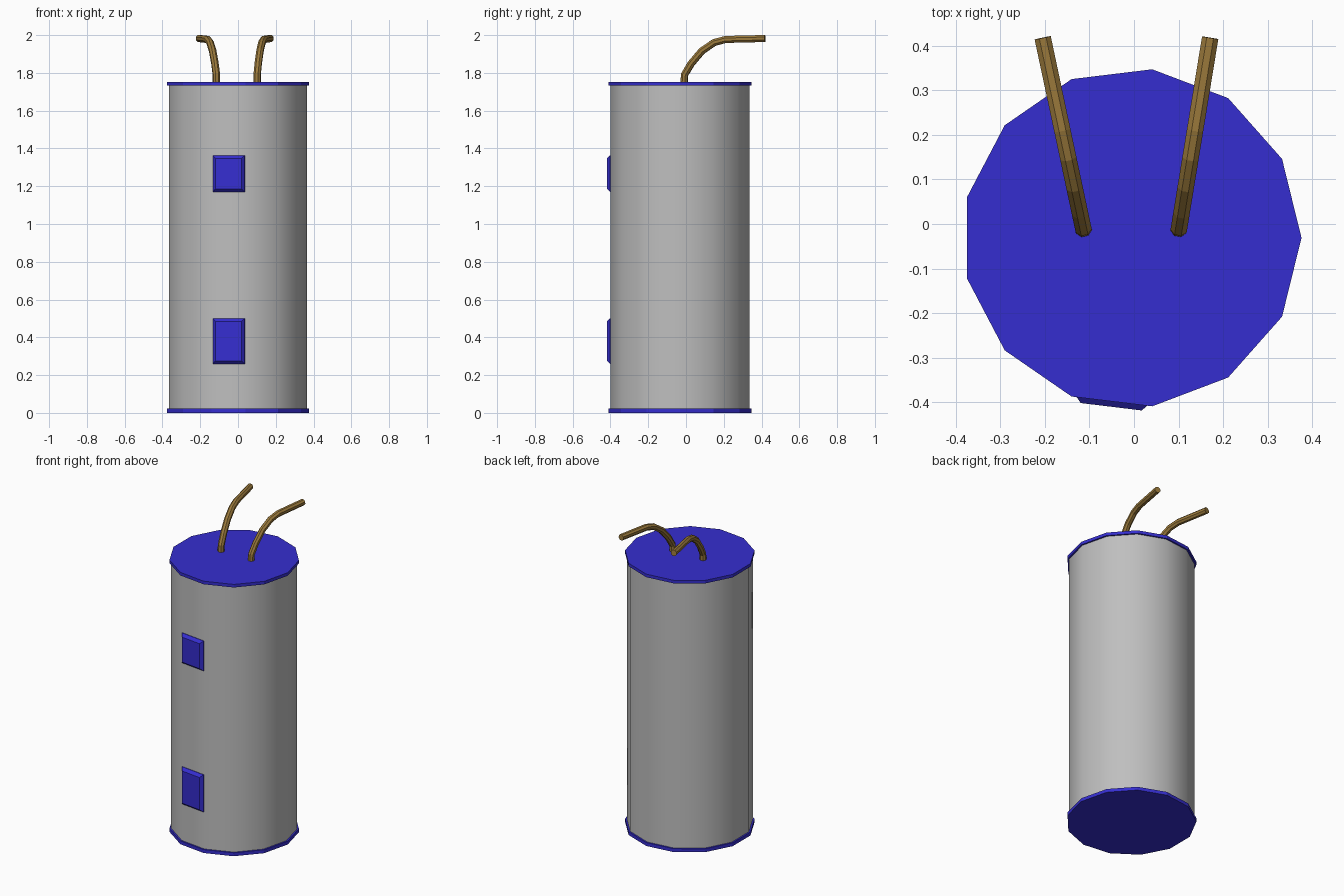
import bpy, bmesh, math
from mathutils import Vector

if "Cube" in bpy.data.objects:
    bpy.data.objects.remove(bpy.data.objects["Cube"])

CX, CY, SIDES = -0.005, -0.031, 13


def material(name, rgb):
    m = bpy.data.materials.new(name)
    m.diffuse_color = (*rgb, 1)
    m.use_nodes = True
    m.node_tree.nodes["Principled BSDF"].inputs["Base Color"].default_value = m.diffuse_color
    return m


grey = material("grey metal", (0.52, 0.52, 0.52))
blue = material("blue paint", (0.036, 0.027, 0.63))
brass = material("brown pipe", (0.33, 0.195, 0.045))


def mesh_object(name, bm, mat):
    bmesh.ops.recalc_face_normals(bm, faces=bm.faces[:])
    me = bpy.data.meshes.new(name)
    bm.to_mesh(me)
    bm.free()
    me.materials.append(mat)
    ob = bpy.data.objects.new(name, me)
    bpy.context.collection.objects.link(ob)
    return ob


def drum(name, r, z0, z1, mat, smooth=False):
    bm = bmesh.new()
    rings = [[bm.verts.new((CX + r * math.cos(2 * math.pi * i / SIDES),
                            CY + r * math.sin(2 * math.pi * i / SIDES), z))
              for i in range(SIDES)] for z in (z0, z1)]
    for i in range(SIDES):
        j = (i + 1) % SIDES
        f = bm.faces.new((rings[0][i], rings[0][j], rings[1][j], rings[1][i]))
        f.smooth = smooth
    for ring in rings:
        bm.faces.new(ring)
    ob = mesh_object(name, bm, mat)
    if smooth:
        bpy.context.view_layer.objects.active = ob
        ob.select_set(True)
        bpy.ops.object.shade_smooth_by_angle(angle=math.radians(40))
        ob.select_set(False)
    return ob


# Tank body and its two end plates
drum("tank_body", 0.371, 0.015, 1.745, grey, True)
drum("bottom_plate", 0.381, 0.0, 0.022, blue)
drum("top_plate", 0.381, 1.733, 1.753, blue)


# Bevelled panels lying on the facet that faces front
def panel(name, z0, z1):
    a = 2 * math.pi * 9.5 / SIDES
    n = Vector((math.cos(a), math.sin(a), 0))
    t = Vector((-n.y, n.x, 0))
    bm = bmesh.new()
    rings = []
    for d, inset in ((0.35, 0), (0.364, 0), (0.382, 0.016)):
        w = 0.085 - inset
        rings.append([bm.verts.new(Vector((CX, CY, z)) + n * d + t * s)
                      for s, z in ((-w, z0 + inset), (w, z0 + inset),
                                   (w, z1 - inset), (-w, z1 - inset))])
    for lo, hi in zip(rings, rings[1:]):
        for i in range(4):
            j = (i + 1) % 4
            bm.faces.new((lo[i], lo[j], hi[j], hi[i]))
    bm.faces.new(rings[0])
    bm.faces.new(rings[-1])
    mesh_object(name, bm, blue)


panel("upper_panel", 1.17, 1.363)
panel("lower_panel", 0.26, 0.5)

# Bent pipes: one side profile (y, z), swept sideways as they run back
PROFILE = [(-0.01, 1.742), (-0.008, 1.79), (0.028, 1.85), (0.085, 1.917),
           (0.15, 1.961), (0.21, 1.977), (0.418, 1.982)]


def pipe(name, x0, x1):
    sides, r = 8, 0.02
    path = [Vector((x0 + (x1 - x0) * (y + 0.01) / 0.428, y, z)) for y, z in PROFILE]
    side = Vector((0.428, x0 - x1, 0)).normalized()
    bm = bmesh.new()
    rings = []
    for i, p in enumerate(path):
        tan = (path[min(i + 1, len(path) - 1)] - path[max(i - 1, 0)]).normalized()
        if i == 0:
            tan = Vector((0, 0, 1))
        up = side.cross(tan)
        angles = [2 * math.pi * (k + 0.5) / sides for k in range(sides)]
        rings.append([bm.verts.new(p + r * (side * math.cos(a) + up * math.sin(a)))
                      for a in angles])
    for lo, hi in zip(rings, rings[1:]):
        for k in range(sides):
            j = (k + 1) % sides
            bm.faces.new((lo[k], lo[j], hi[j], hi[k]))
    bm.faces.new(rings[0])
    bm.faces.new(rings[-1])
    mesh_object(name, bm, brass)


pipe("left_pipe", -0.114, -0.205)
pipe("right_pipe", 0.101, 0.171)
